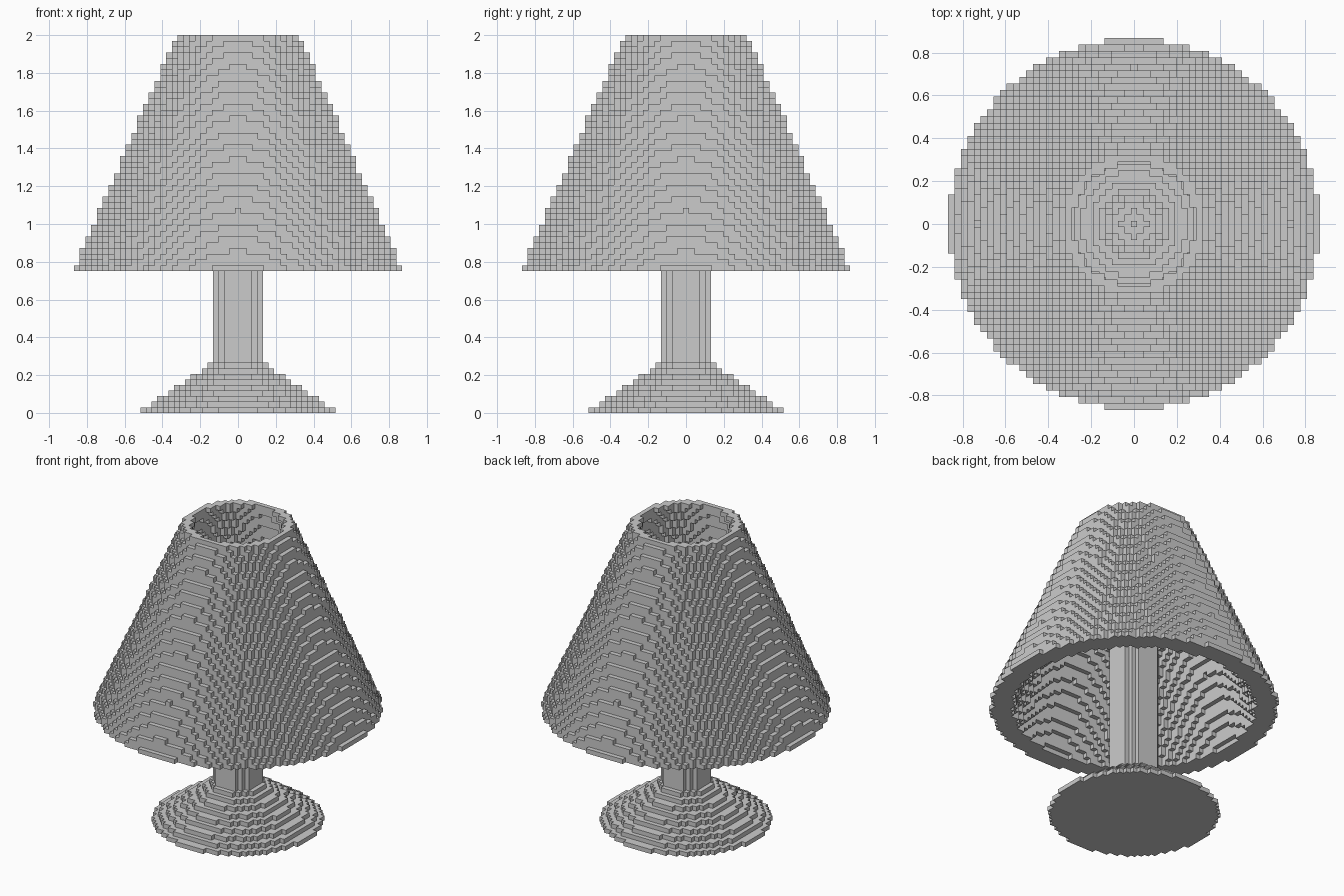
import bpy, bmesh, math

if "Cube" in bpy.data.objects:
    bpy.data.objects.remove(bpy.data.objects["Cube"])

grey = bpy.data.materials.new("light grey")
grey.diffuse_color = (0.6, 0.6, 0.6, 1)
grey.use_nodes = True
grey.node_tree.nodes["Principled BSDF"].inputs["Base Color"].default_value = grey.diffuse_color


def block_object(name, size, z0, layers, span, inside):
    """Stepped solid: keeps the outer faces of all cubes where inside(radius, layer)."""
    cells = {(i, j, k)
             for k in range(layers)
             for i in range(-span, span + 1)
             for j in range(-span, span + 1)
             if inside(math.hypot(i, j), k)}
    bm = bmesh.new()
    verts = {}

    def vert(p):
        if p not in verts:
            verts[p] = bm.verts.new(((p[0] - 0.5) * size, (p[1] - 0.5) * size,
                                     z0 + p[2] * size))
        return verts[p]

    for c in cells:
        for axis in range(3):
            for side in (0, 1):
                n = list(c)
                n[axis] += 2 * side - 1
                if tuple(n) in cells:
                    continue
                u, w = (axis + 1) % 3, (axis + 2) % 3
                quad = []
                for a, b in ((0, 0), (1, 0), (1, 1), (0, 1)):
                    p = list(c)
                    p[axis] += side
                    p[u] += a
                    p[w] += b
                    quad.append(vert(tuple(p)))
                bm.faces.new(quad if side else quad[::-1])
    mesh = bpy.data.meshes.new(name)
    bm.to_mesh(mesh)
    bm.free()
    mesh.materials.append(grey)
    obj = bpy.data.objects.new(name, mesh)
    bpy.context.collection.objects.link(obj)
    return obj


# Hollow conical shade, open at both ends
def in_shade(r, k):
    return 24.2 - 0.37 * k < r <= 28.35 - 0.435 * k


# Sloping foot, straight stem and rounded stem tip
def in_stand(r, k):
    if k < 9:
        return r <= 17.4 - 1.5 * k
    if k < 54:
        return r <= 4.6
    return r <= 4.3 - (k - 54) * 1.1


block_object("lampshade", 1.25 / 41, 0.75, 41, 29, in_shade)
block_object("base_and_stem", 0.0295, 0.0, 58, 18, in_stand)
